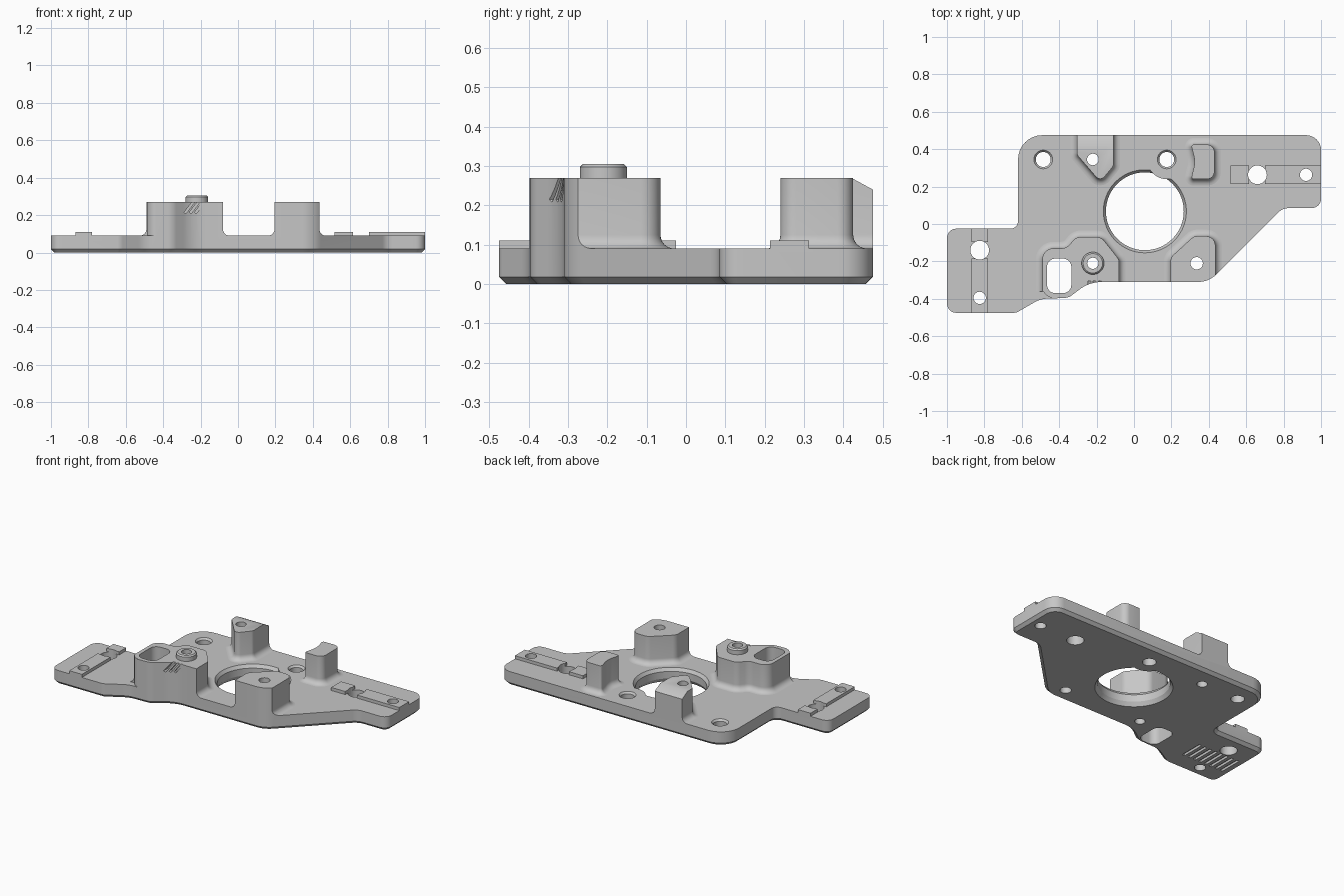
import bpy, bmesh, math
from mathutils import Vector, Matrix

cube = bpy.data.objects.get("Cube")
if cube:
    bpy.data.objects.remove(cube, do_unlink=True)

grey = bpy.data.materials.new("cast_grey")
grey.use_nodes = True
grey.diffuse_color = (0.57, 0.57, 0.57, 1)
grey.node_tree.nodes["Principled BSDF"].inputs["Base Color"].default_value = (0.57, 0.57, 0.57, 1)


def rounded(corners, steps=8):
    """Counter-clockwise outline from (x, y, radius) corners."""
    pts = []
    for i, (x, y, r) in enumerate(corners):
        p = Vector((x, y))
        a = Vector(corners[i - 1][:2]) - p
        b = Vector(corners[(i + 1) % len(corners)][:2]) - p
        la, lb = a.length, b.length
        a.normalize()
        b.normalize()
        half = a.angle(b) / 2
        t = min(r / math.tan(half), la * 0.49, lb * 0.49)
        r = t * math.tan(half)
        center = p + (a + b).normalized() * (r / math.sin(half))
        u, v = p + a * t - center, p + b * t - center
        sweep = math.atan2(u.x * v.y - u.y * v.x, u.dot(v))
        for k in range(steps + 1):
            pts.append(center + Matrix.Rotation(sweep * k / steps, 2) @ u)
    return pts


def circle(x, y, r, n=48):
    return [Vector((x + r * math.cos(k * math.tau / n), y + r * math.sin(k * math.tau / n)))
            for k in range(n)]


def offset(pts, d):
    out = []
    for i, p in enumerate(pts):
        e1 = (p - pts[i - 1]).normalized()
        e2 = (pts[(i + 1) % len(pts)] - p).normalized()
        n1, n2 = Vector((e1.y, -e1.x)), Vector((e2.y, -e2.x))
        out.append(p + (n1 + n2) * (d / (1 + n1.dot(n2))))
    return out


def make(name, bm):
    bmesh.ops.recalc_face_normals(bm, faces=bm.faces)
    mesh = bpy.data.meshes.new(name)
    bm.to_mesh(mesh)
    bm.free()
    mesh.materials.append(grey)
    ob = bpy.data.objects.new(name, mesh)
    bpy.context.collection.objects.link(ob)
    return ob


def loft(name, pts, levels):
    """Stack offset copies of an outline at (z, offset) levels."""
    bm = bmesh.new()
    rings = [[bm.verts.new((p.x, p.y, z)) for p in offset(pts, d)] for z, d in levels]
    n = len(pts)
    for lo, hi in zip(rings, rings[1:]):
        for i in range(n):
            j = (i + 1) % n
            bm.faces.new((lo[i], lo[j], hi[j], hi[i]))
    bm.faces.new(rings[0][::-1])
    bm.faces.new(rings[-1])
    return make(name, bm)


def box(name, center, size, rot=Matrix()):
    bm = bmesh.new()
    bmesh.ops.create_cube(bm, size=1, matrix=Matrix.Translation(center) @ rot
                          @ Matrix.Diagonal((*size, 1)))
    return make(name, bm)


def combine(target, other, operation):
    bpy.context.view_layer.objects.active = target
    mod = target.modifiers.new("combine", 'BOOLEAN')
    mod.operation, mod.solver, mod.object = operation, 'EXACT', other
    bpy.ops.object.modifier_apply(modifier=mod.name)
    bpy.data.objects.remove(other, do_unlink=True)


TOP, BOSS = 0.09, 0.27

# Oversized slab, trimmed to the outline later
plate = box("mounting_plate", (0, 0, TOP / 2 - 0.05), (3, 2, TOP + 0.1))

# Bosses with a filleted foot; their outer ends run past the plate edge
bosses = {
    "slotted_boss": [(-.49, -.6, .01), (-.08, -.6, .01), (-.08, -.19, .04), (-.175, -.07, .05),
                     (-.31, -.07, .05), (-.36, -.13, .06), (-.49, -.13, .06)],
    "front_boss": [(.195, -.5, .01), (.435, -.5, .01), (.435, -.065, .05),
                   (.32, -.065, .05), (.195, -.18, .05)],
    "back_boss": [(-.18, .225, .03), (-.11, .31, .03), (-.11, .6, .01),
                  (-.305, .6, .01), (-.305, .37, .03)],
    "curved_boss": [(.305, .24, .012), (.43, .24, .04), (.43, .425, .04),
                    (.305, .425, .012), (.328, .333, .15)],
}
R = 0.035
foot = [(TOP + R * (1 - math.cos(t)), R * (1 - math.sin(t)))
        for t in (k * math.pi / 12 for k in range(7))]
for name, corners in bosses.items():
    boss = loft(name, rounded(corners), [(0.05, R)] + foot + [(BOSS, 0)])
    combine(plate, boss, 'UNION')

# Rounded outer corner of the slotted boss
corner = box("corner", (-.56, -.46, .25), (.24, .2, .32))
keep = loft("keep", rounded([(-.49, -.395, .06), (-.3, -.395, .01), (-.3, -.2, .01),
                             (-.49, -.2, .01)]), [(-.1, 0), (.6, 0)])
combine(corner, keep, 'DIFFERENCE')
combine(plate, corner, 'DIFFERENCE')

# Raised rails on the two wings
for cx, cy, sx, sy in ((-.825, -.385, .09, .4), (-.825, -.02, .09, .15),
                       (.565, .263, .1, .1), (.9, .263, .4, .1)):
    combine(plate, box("rail", (cx, cy, 0.08), (sx, sy, 0.06)), 'UNION')

# Locating collar on the slotted boss
collar = loft("collar", circle(-.22, -.21, .06), [(.2, 0), (.297, 0), (.305, -.008)])
combine(plate, collar, 'UNION')

# Trim everything to the plate outline with a chamfered underside
outline = rounded([(-1, -.475, .05), (-.63, -.475, .06), (-.5, -.4, .15), (-.35, -.395, .08),
                   (-.24, -.31, .2), (.4, -.31, .14), (.795, .085, .08), (1, .085, .05),
                   (1, .475, .08), (-.62, .475, .13), (-.62, -.025, .04), (-1, -.025, .05)])
combine(plate, loft("trim", outline, [(0, -.018), (.018, 0), (.6, 0)]), 'INTERSECT')

# Central bore, chamfered both ends, leaving room for the screw seat
bore = loft("bore", circle(.058, .068, .208, 96),
            [(-.02, .016), (0, .016), (.025, 0), (.07, 0), (TOP, .014), (.15, .014)])
seat = loft("seat", circle(.175, .345, .105), [(-.1, 0), (.3, 0)])
combine(bore, seat, 'DIFFERENCE')
combine(plate, bore, 'DIFFERENCE')

# Through holes
for x, y, r in ((-.825, -.14, .05), (-.825, -.395, .033), (.66, .263, .05), (.92, .263, .033),
                (-.22, -.21, .03), (.335, -.21, .033), (-.22, .345, .031)):
    combine(plate, loft("hole", circle(x, y, r, 32), [(-.1, 0), (.4, 0)]), 'DIFFERENCE')
for x in (-.485, .175):
    hole = loft("screw_hole", circle(x, .345, .04, 32),
                [(-.1, 0), (.078, 0), (TOP, .01), (.2, .01)])
    combine(plate, hole, 'DIFFERENCE')

# Rounded pocket through the slotted boss
pocket = rounded([(-.465, -.37, .045), (-.335, -.37, .045),
                  (-.335, -.185, .045), (-.465, -.185, .045)])
combine(plate, loft("pocket", pocket, [(-.1, 0), (.4, 0)]), 'DIFFERENCE')

# Sloped back edge of the back boss
tilt = math.atan2(.03, .055)
slope = Matrix.Rotation(-tilt, 4, 'X')
center = Vector((-.2, .42, BOSS)) + slope @ Vector((0, .15, .05))
combine(plate, box("slope", center, (.4, .3, .1), slope), 'DIFFERENCE')

# Slanted notches on the front of the slotted boss
lean = Matrix.Rotation(0.65, 4, 'Y')
for k in range(3):
    notch = box("notch", (-.25 + .028 * k, -.355, .255), (.012, .1, .11), lean)
    combine(plate, notch, 'DIFFERENCE')

# Row of grooves under the wing
for k in range(8):
    groove = box("groove", (-.66 - .04 * k, -.27, 0), (.018, .15, .03))
    combine(plate, groove, 'DIFFERENCE')

# Smooth shading with sharp edges kept
bpy.ops.object.select_all(action='DESELECT')
plate.select_set(True)
bpy.context.view_layer.objects.active = plate
bpy.ops.object.shade_smooth_by_angle(angle=math.radians(30))
